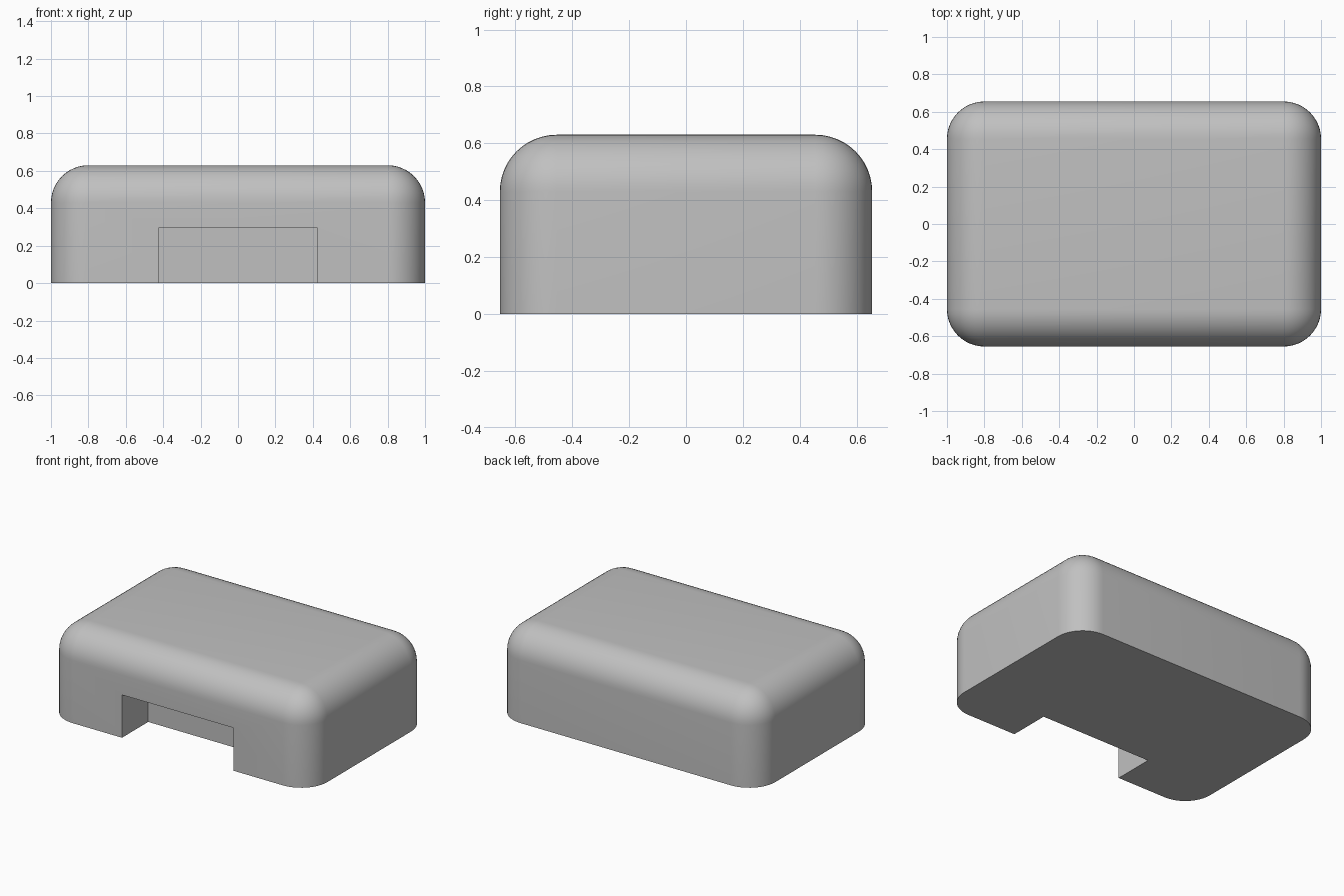
import bpy
import bmesh
import math
from mathutils import Vector

WIDTH, DEPTH, HEIGHT, RADIUS = 2.0, 1.31, 0.63, 0.2
NOTCH_WIDTH, NOTCH_DEPTH, NOTCH_HEIGHT = 0.85, 0.285, 0.295

old = bpy.data.objects.get("Cube")
if old:
    bpy.data.objects.remove(old, do_unlink=True)

# Plain grey
grey = bpy.data.materials.new("grey")
grey.use_nodes = True
colour = (0.53, 0.53, 0.53, 1)
grey.diffuse_color = colour
grey.node_tree.nodes["Principled BSDF"].inputs["Base Color"].default_value = colour


def make_box(name, low, high, radius=0):
    """Box between two corners; rounds every edge except the bottom ones."""
    low, high = Vector(low), Vector(high)
    bm = bmesh.new()
    bmesh.ops.create_cube(bm, size=1)
    bmesh.ops.scale(bm, vec=high - low, verts=bm.verts)
    bmesh.ops.translate(bm, vec=(low + high) / 2, verts=bm.verts)
    if radius:
        edges = [e for e in bm.edges if max(v.co.z for v in e.verts) > low.z + 0.01]
        bmesh.ops.bevel(bm, geom=edges, offset=radius, segments=12, profile=0.5,
                        affect='EDGES', clamp_overlap=True)
    mesh = bpy.data.meshes.new(name)
    bm.to_mesh(mesh)
    bm.free()
    mesh.materials.append(grey)
    obj = bpy.data.objects.new(name, mesh)
    bpy.context.collection.objects.link(obj)
    return obj


# Rounded body with a flat underside
body = make_box("rounded_body", (-WIDTH / 2, -DEPTH / 2, 0),
                (WIDTH / 2, DEPTH / 2, HEIGHT), RADIUS)

# Rectangular notch in the lower front
cutter = make_box("notch_cutter", (-NOTCH_WIDTH / 2, -DEPTH, -0.2),
                  (NOTCH_WIDTH / 2, -DEPTH / 2 + NOTCH_DEPTH, NOTCH_HEIGHT))
cutter.hide_render = True
cutter.hide_viewport = True
cutter.display_type = 'WIRE'

bpy.ops.object.select_all(action='DESELECT')
bpy.context.view_layer.objects.active = body
body.select_set(True)
notch = body.modifiers.new("notch", 'BOOLEAN')
notch.operation = 'DIFFERENCE'
notch.solver = 'EXACT'
notch.object = cutter
bpy.ops.object.modifier_apply(modifier=notch.name)
bpy.data.objects.remove(cutter, do_unlink=True)

# Smooth rounding with crisp notch and base edges
bpy.ops.object.shade_smooth_by_angle(angle=math.radians(30))
